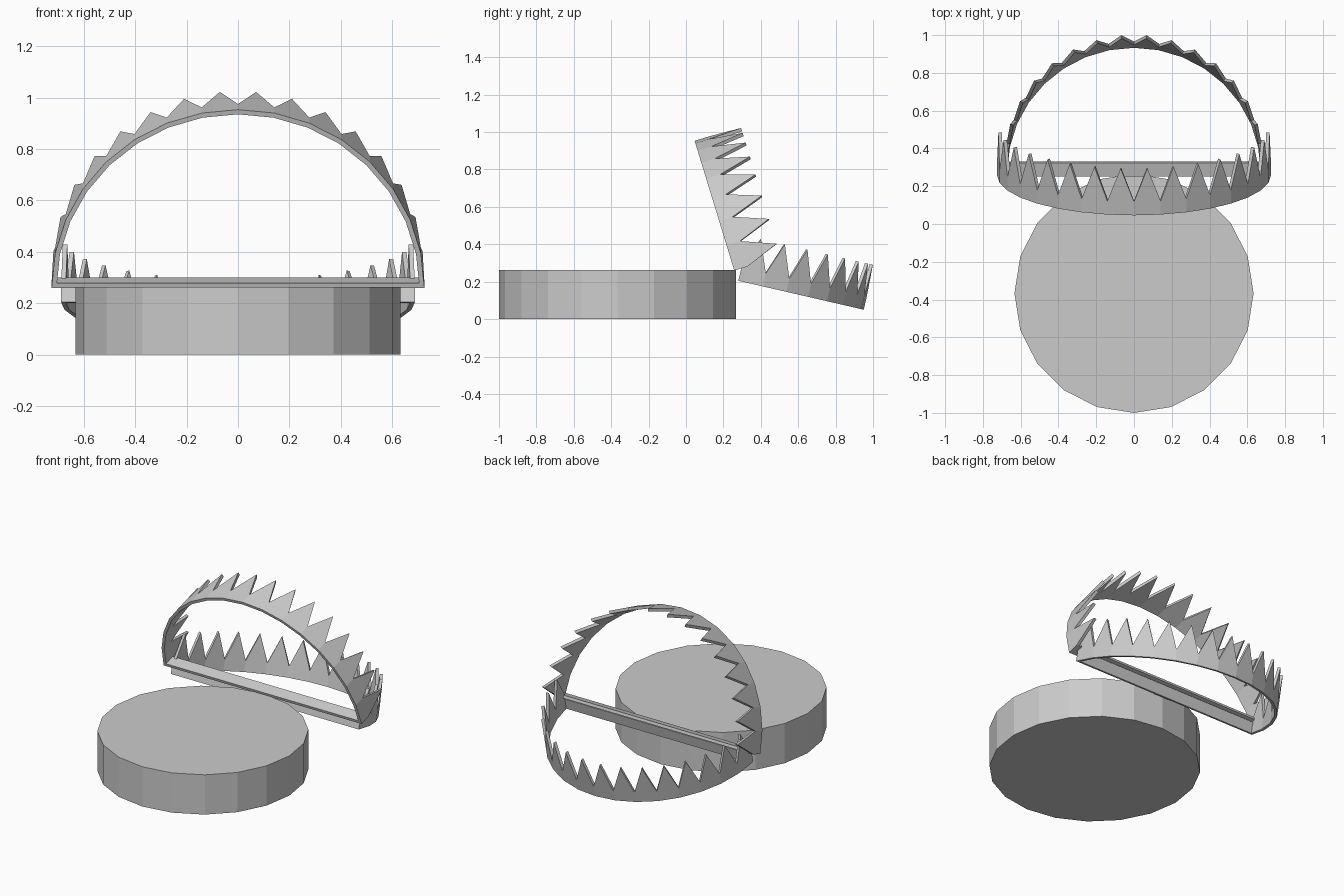
import bpy, bmesh
from math import sin, cos, pi, radians
from mathutils import Vector, Matrix

if "Cube" in bpy.data.objects:
    bpy.data.objects.remove(bpy.data.objects["Cube"])

TEETH = 16


def new_object(name, bm):
    bmesh.ops.recalc_face_normals(bm, faces=bm.faces)
    mesh = bpy.data.meshes.new(name)
    bm.to_mesh(mesh)
    bm.free()
    ob = bpy.data.objects.new(name, mesh)
    bpy.context.collection.objects.link(ob)
    return ob


def jaw(name, hinge, along, up, radius, thick, rim, tip):
    """Toothed half hoop: 'along' points to the arc's apex, 'up' along the teeth."""
    x_axis, o = Vector((1, 0, 0)), Vector(hinge)

    def place(x, v, h):
        return o + x_axis * x + along * v + up * h

    # toothed half hoop: base edge, rim notches and tooth tips, inside and outside
    bm = bmesh.new()
    rings = []
    for r in (radius, radius - thick):
        pts = [(r * cos(pi * i / TEETH), r * sin(pi * i / TEETH)) for i in range(TEETH + 1)]
        base = [bm.verts.new(place(x, v, 0)) for x, v in pts]
        top = []
        for i, (x, v) in enumerate(pts):
            top.append(bm.verts.new(place(x, v, rim)))
            if i < TEETH:
                x2, v2 = pts[i + 1]
                top.append(bm.verts.new(place((x + x2) / 2, (v + v2) / 2, tip)))
        for i in range(TEETH):
            n0, t, n1 = top[2 * i:2 * i + 3]
            bm.faces.new((base[i], base[i + 1], n1, t, n0))
        rings.append((base, top))
    for a, b in zip(*rings):
        for i in range(len(a) - 1):
            bm.faces.new((a[i], a[i + 1], b[i + 1], b[i]))
    (b0, t0), (b1, t1) = rings
    for k in (0, -1):
        bm.faces.new((b0[k], t0[k], t1[k], b1[k]))
    new_object(name, bm)

    # straight bar closing the hoop at the hinge
    bm = bmesh.new()
    bmesh.ops.create_cube(bm, size=1)
    for vert in bm.verts:
        c = vert.co + Vector((0.5, 0.5, 0.5))
        vert.co = place((c.x - 0.5) * 2 * (radius - thick), c.y * thick, c.z * rim)
    new_object(name + "_hinge_bar", bm)


# round pressure plate in front
bm = bmesh.new()
bmesh.ops.create_cone(bm, cap_ends=True, segments=20, radius1=0.633, radius2=0.633,
                      depth=0.263, matrix=Matrix.Translation((0, -0.367, 0.1315)))
new_object("pressure_plate", bm)

# raised jaw and lowered jaw
a = radians(17)
jaw("upper_jaw", (0, 0.258, 0.26), Vector((0, -sin(a), cos(a))),
    Vector((0, cos(a), sin(a))), 0.725, 0.019, 0.075, 0.258)
b = radians(13)
jaw("lower_jaw", (0, 0.28, 0.205), Vector((0, cos(b), -sin(b))),
    Vector((0, sin(b), cos(b))), 0.688, 0.018, 0.071, 0.245)
